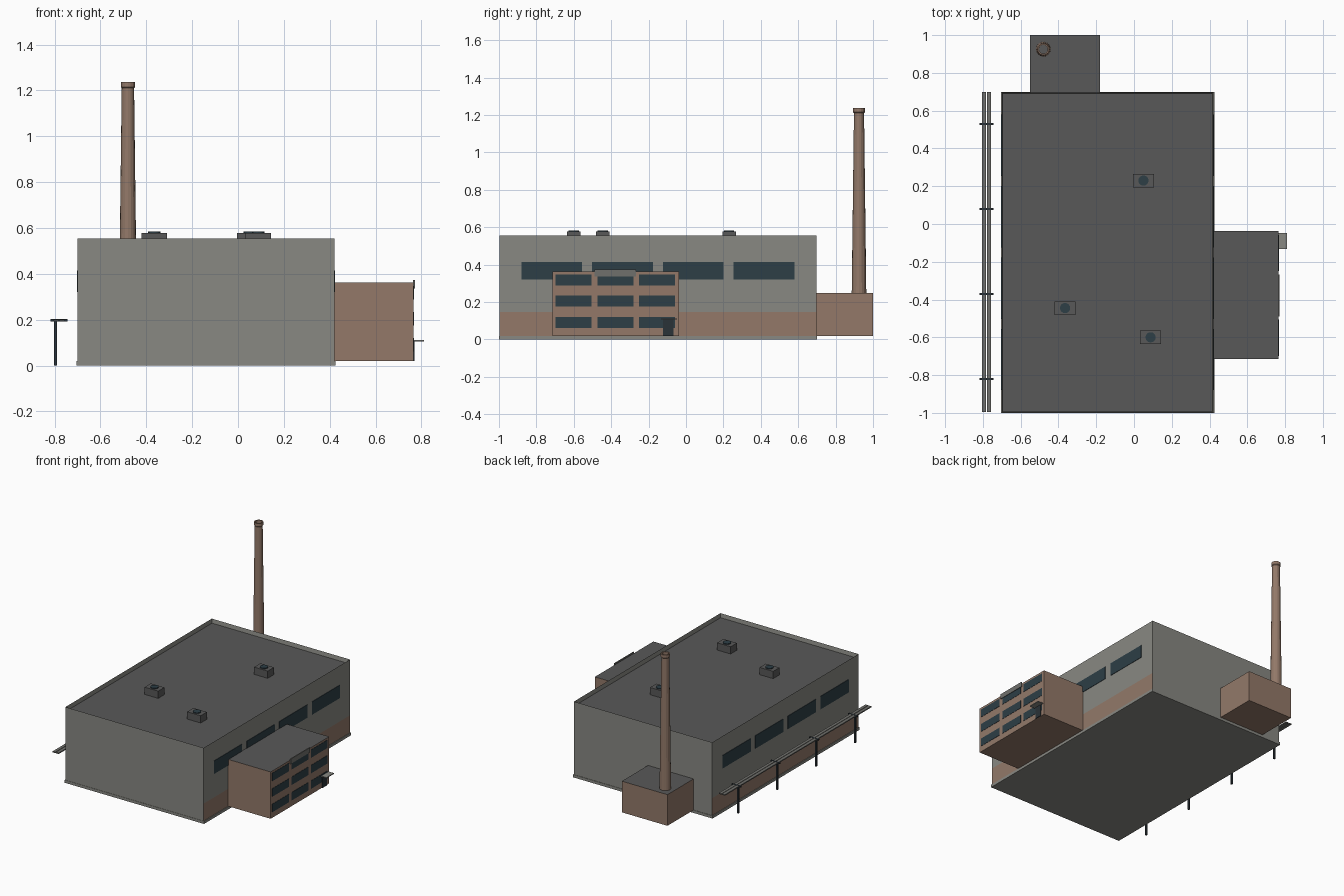
import bpy, bmesh, math

if "Cube" in bpy.data.objects:
    bpy.data.objects.remove(bpy.data.objects["Cube"])


def material(name, r, g, b):
    def lin(c):
        c /= 255
        return c / 12.92 if c <= 0.04045 else ((c + 0.055) / 1.055) ** 2.4
    m = bpy.data.materials.new(name)
    m.diffuse_color = (lin(r), lin(g), lin(b), 1)
    m.use_nodes = True
    m.node_tree.nodes["Principled BSDF"].inputs["Base Color"].default_value = m.diffuse_color
    return m


WALL = material("concrete_grey", 136, 136, 130)
BRICK = material("brick_brown", 147, 121, 105)
ROOF = material("roof_grey", 88, 88, 88)
GLASS = material("dark_glass", 45, 62, 70)
STEEL = material("dark_steel", 42, 50, 55)
PIPE = material("pipe_grey", 112, 112, 108)


def finish(name, bm, mats):
    me = bpy.data.meshes.new(name)
    bmesh.ops.recalc_face_normals(bm, faces=bm.faces[:])
    bm.to_mesh(me)
    bm.free()
    for m in mats:
        me.materials.append(m)
    ob = bpy.data.objects.new(name, me)
    bpy.context.collection.objects.link(ob)
    return ob


def box_mesh(x, y, z):
    bm = bmesh.new()
    bmesh.ops.create_cube(bm, size=1)
    for v in bm.verts:
        for i, (lo, hi) in enumerate((x, y, z)):
            v.co[i] = hi if v.co[i] > 0 else lo
    bm.normal_update()
    return bm


def box(name, x, y, z, mat, top=None):
    bm = box_mesh(x, y, z)
    if top:
        for f in bm.faces:
            f.material_index = int(f.normal.z > 0.9)
    return finish(name, bm, [mat, top] if top else [mat])


def lathe(name, centre, profile, sides, mats, cap_mat=0):
    """Turn (radius, z) points about a vertical axis and cap the last ring."""
    bm = bmesh.new()
    rings = [[bm.verts.new((centre[0] + r * math.cos(2 * math.pi * i / sides),
                            centre[1] + r * math.sin(2 * math.pi * i / sides), z))
              for i in range(sides)] for r, z in profile]
    for a, b in zip(rings, rings[1:]):
        for i in range(sides):
            j = (i + 1) % sides
            bm.faces.new((a[i], a[j], b[j], b[i]))
    bm.faces.new(rings[0][::-1])
    bm.faces.new(rings[-1]).material_index = cap_mat
    return finish(name, bm, mats)


# Main hall: sunken roof behind a parapet, brick band on the long sides
X0, X1, Y0, Y1 = -0.70, 0.42, -0.998, 0.697
bm = box_mesh((X0, X1), (Y0, Y1), (0.02, 0.555))
top = max(bm.faces, key=lambda f: f.normal.z)
bmesh.ops.inset_region(bm, faces=[top], thickness=0.007)
inner = list(top.verts)
bmesh.ops.bisect_plane(bm, geom=bm.verts[:] + bm.edges[:] + bm.faces[:],
                       plane_co=(0, 0, 0.147), plane_no=(0, 0, 1))
for v in inner:
    v.co.z = 0.525
bm.normal_update()
for f in bm.faces:
    c = f.calc_center_median()
    if abs(f.normal.x) > 0.9 and c.z < 0.147:
        f.material_index = 1
    elif f.normal.z > 0.9 and c.z < 0.53:
        f.material_index = 2
finish("main_hall", bm, [WALL, BRICK, ROOF])
box("foundation_slab", (-0.705, 0.425), (-1.0, 0.70), (0, 0.02), WALL)

# Hall windows on both long sides
for i in range(4):
    y = -0.88 + 0.378 * i
    for side, x in (("right", X1), ("left", X0)):
        box(f"hall_window_{side}_{i}", (x - 0.003, x + 0.003),
            (y, y + 0.325), (0.32, 0.415), GLASS)

# Office block with a grid of windows
OX = 0.765
box("office_block", (X1, OX), (-0.715, -0.037), (0.02, 0.363), BRICK, ROOF)
for i in range(3):
    for j in range(3):
        y, z = -0.698 + 0.224 * i, 0.062 + 0.1135 * j
        box(f"office_window_{i}_{j}", (OX - 0.002, OX + 0.002),
            (y, y + 0.192), (z, z + 0.059), GLASS)
box("office_door", (OX - 0.002, OX + 0.005), (-0.122, -0.068), (0.02, 0.107), STEEL)
box("door_canopy", (OX, 0.81), (-0.133, -0.047), (0.106, 0.112), WALL)
box("blank_sign_board", (OX - 0.001, OX + 0.006), (-0.49, -0.268), (0.337, 0.373), PIPE)

# Boiler house and its chimney
box("boiler_house", (-0.55, -0.18), (Y1, 1.0), (0.02, 0.248), BRICK, ROOF)
lathe("chimney", (-0.48, 0.925),
      [(0.039, 0.248), (0.027, 1.21), (0.031, 1.215), (0.031, 1.237),
       (0.023, 1.237), (0.023, 1.20)], 16, [BRICK, ROOF], 1)

# Rooftop ventilators
for i, (x, y) in enumerate(((0.05, 0.23), (-0.365, -0.445), (0.088, -0.60))):
    box(f"vent_box_{i}", (x - 0.055, x + 0.055), (y - 0.036, y + 0.036),
        (0.525, 0.578), ROOF)
    lathe(f"vent_fan_{i}", (x, y), [(0.027, 0.578), (0.027, 0.584)], 16, [GLASS])

# Pipe rack along the left side
for i in range(4):
    y = -0.82 + 0.45 * i
    box(f"rack_post_{i}", (-0.802, -0.79), (y - 0.006, y + 0.006), (0, 0.195), STEEL)
    box(f"rack_crossbar_{i}", (-0.817, -0.743), (y - 0.006, y + 0.006),
        (0.193, 0.203), STEEL)
for i, x in enumerate((-0.794, -0.768)):
    box(f"rack_pipe_{i}", (x - 0.011, x + 0.011), (-0.995, 0.70), (0.194, 0.202), PIPE)
